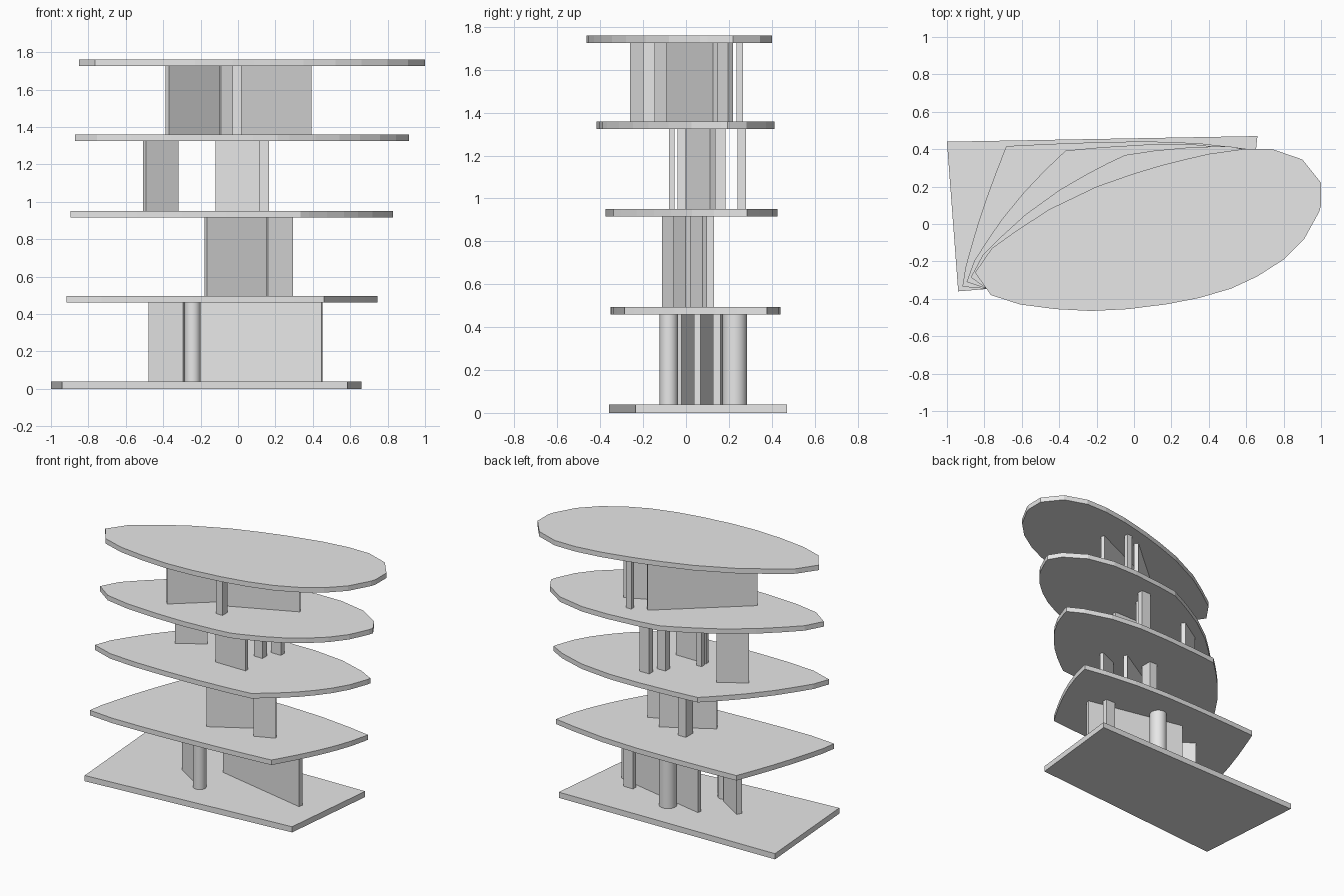
import bpy
import bmesh
from mathutils import Vector

cube = bpy.data.objects.get("Cube")
if cube:
    bpy.data.objects.remove(cube, do_unlink=True)

# One plain grey for everything
GREY = (0.8, 0.8, 0.8, 1.0)
grey = bpy.data.materials.new("light_grey")
grey.use_nodes = True
grey.diffuse_color = GREY
grey.node_tree.nodes["Principled BSDF"].inputs["Base Color"].default_value = GREY


def extrude_outline(name, points, bottom, top):
    """Flat outline raised into a solid between two heights."""
    bm = bmesh.new()
    face = bm.faces.new([bm.verts.new((p[0], p[1], bottom)) for p in points])
    grown = bmesh.ops.extrude_face_region(bm, geom=[face])["geom"]
    verts = [v for v in grown if isinstance(v, bmesh.types.BMVert)]
    bmesh.ops.translate(bm, verts=verts, vec=(0, 0, top - bottom))
    bmesh.ops.recalc_face_normals(bm, faces=bm.faces)
    mesh = bpy.data.meshes.new(name)
    bm.to_mesh(mesh)
    bm.free()
    mesh.materials.append(grey)
    obj = bpy.data.objects.new(name, mesh)
    bpy.context.collection.objects.link(obj)
    return obj


def wall(name, start, end, thickness, level):
    """Straight upright wall between two plan points."""
    a, b = Vector(start), Vector(end)
    along = (b - a).normalized()
    side = Vector((-along.y, along.x)) * thickness / 2
    extrude_outline(name, [a - side, b - side, b + side, a + side], *level)


def post(name, x0, x1, y0, y1, level):
    """Square-cut pillar aligned with the axes."""
    extrude_outline(name, [(x0, y0), (x1, y0), (x1, y1), (x0, y1)], *level)


def round_column(name, x, y, radius, level):
    bottom, top = level
    bpy.ops.mesh.primitive_cylinder_add(
        vertices=32, radius=radius, depth=top - bottom,
        location=(x, y, (bottom + top) / 2))
    obj = bpy.context.object
    obj.name = name
    obj.data.materials.append(grey)
    bpy.ops.object.shade_smooth_by_angle()


# Floor plates: a four-sided base morphing into an oval roof
base_corners = [Vector(p) for p in ((-1, .44), (.66, .47), (.585, -.235), (-.94, -.36))]
oval_sides = [
    [(.27, .345), (.4, .375), (.58, .4), (.74, .4), (.9, .345), (1, .22), (1, .1)],
    [(1, .1), (.99, .065), (.91, -.08), (.8, -.19), (.66, -.28), (.52, -.345),
     (.35, -.395), (.17, -.43), (.085, -.44)],
    [(.085, -.44), (-.03, -.455), (-.23, -.465), (-.42, -.455), (-.61, -.43),
     (-.765, -.38), (-.85, -.26)],
    [(-.85, -.26), (-.76, -.13), (-.62, -.03), (-.45, .08), (-.2, .2), (0, .27),
     (.15, .315), (.27, .345)],
]


def plate_outline(blend):
    outline = []
    for i, side in enumerate(oval_sides):
        start, end = base_corners[i], base_corners[(i + 1) % 4]
        pts = [Vector(p) for p in side]
        steps = [(q - p).length for p, q in zip(pts, pts[1:])]
        travelled = 0
        for p, step in zip(pts, steps):
            straight = start.lerp(end, travelled / sum(steps))
            outline.append(straight.lerp(p, blend))
            travelled += step
    return outline


plates = [(0, .04), (.46, .495), (.915, .95), (1.325, 1.36), (1.725, 1.76)]
extrude_outline("base_plate", base_corners, *plates[0])
for i in range(1, 5):
    name = "roof_plate" if i == 4 else f"floor_plate_{i}"
    extrude_outline(name, plate_outline(i / 4), *plates[i])

# Clear height of each storey
first, second, third, fourth = [(a[1], b[0]) for a, b in zip(plates, plates[1:])]

# First storey
wall("first_long_wall", (-.245, .2), (.45, .053), .03, first)
wall("first_short_wall", (-.47, .08), (-.285, -.035), .035, first)
post("first_post", .3, .375, .125, .16, first)
round_column("first_front_column", -.2425, -.08, .0425, first)
round_column("first_back_column", -.02, .228, .057, first)

# Second storey
wall("second_long_wall", (-.172, -.1), (.148, .088), .025, second)
wall("second_short_wall", (.155, -.047), (.29, .01), .025, second)
post("second_post", -.09, -.03, .05, .13, second)

# Third storey
wall("third_side_wall", (-.5, .015), (-.325, .125), .03, third)
wall("third_front_wall", (-.12, -.067), (.115, -.067), .025, third)
post("third_front_post", -.12, -.08, -.04, 0, third)
post("third_middle_post", .03, .096, .135, .185, third)
post("third_back_post", .09, .165, .24, .28, third)

# Fourth storey
wall("fourth_long_wall", (-.378, -.25), (.155, .208), .03, fourth)
wall("fourth_short_wall", (-.095, -.08), (.388, .138), .025, fourth)
post("fourth_front_post", -.03, .02, -.2, -.145, fourth)
post("fourth_back_post", .24, .28, .235, .265, fourth)
